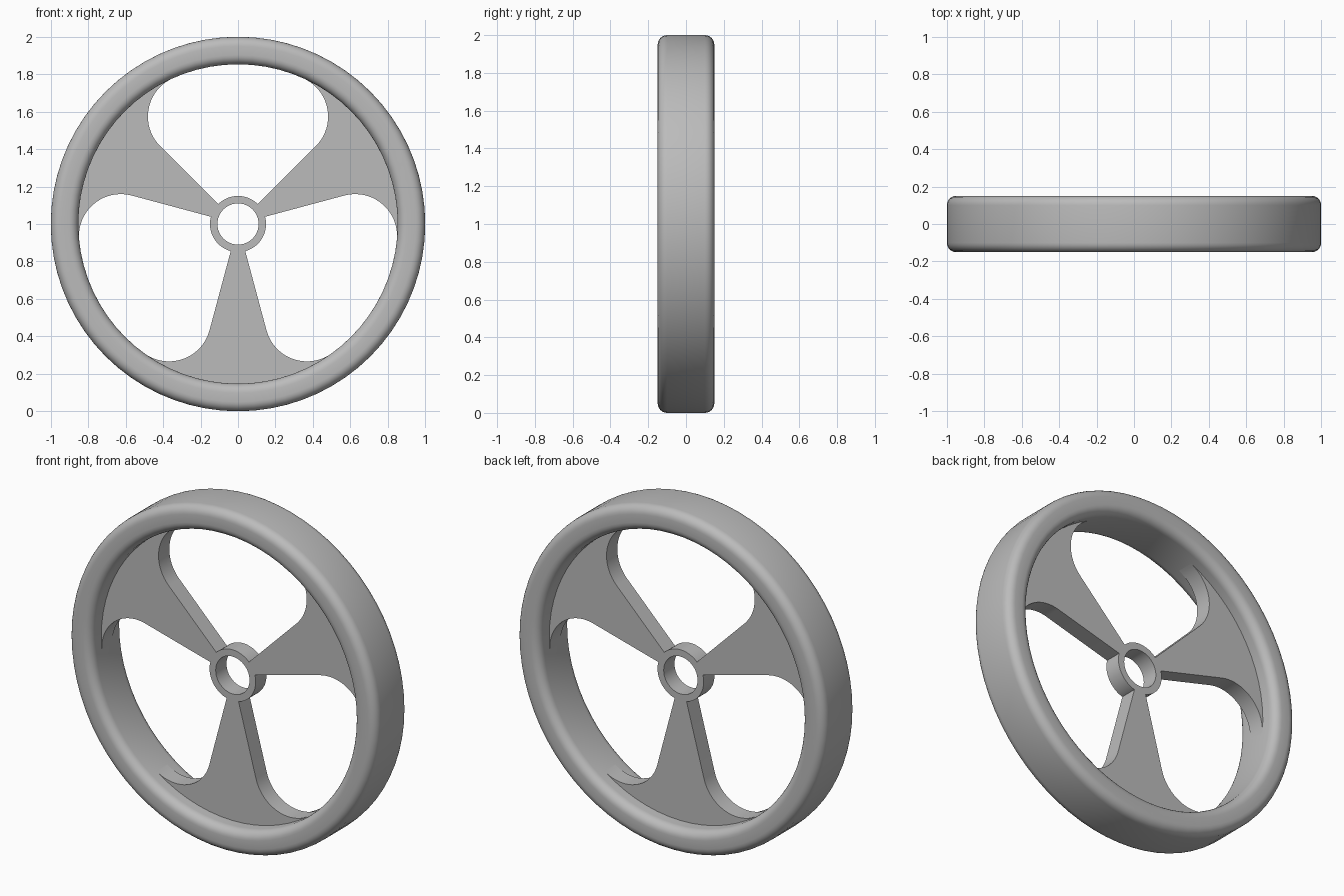
import bpy, bmesh
from math import sin, cos, pi, radians, asin, sqrt, hypot, atan2

cube = bpy.data.objects.get("Cube")
if cube:
    bpy.data.objects.remove(cube, do_unlink=True)

CENTRE_Z = 1.0
RIM_OUTER, RIM_INNER, RIM_HALF, RIM_ROUND = 1.0, 0.853, 0.15, 0.05
HUB_OUTER, HUB_INNER, WEB_HALF = 0.15, 0.11, 0.05
SPOKE_ANGLE, FILLET = radians(15), 0.224

grey = bpy.data.materials.new("plain grey")
grey.use_nodes = True
colour = (0.5, 0.5, 0.5, 1)
grey.diffuse_color = colour
grey.node_tree.nodes["Principled BSDF"].inputs["Base Color"].default_value = colour


def finish(bm, name):
    bmesh.ops.recalc_face_normals(bm, faces=bm.faces)
    mesh = bpy.data.meshes.new(name)
    bm.to_mesh(mesh)
    bm.free()
    mesh.materials.append(grey)
    obj = bpy.data.objects.new(name, mesh)
    bpy.context.collection.objects.link(obj)
    bpy.ops.object.select_all(action='DESELECT')
    obj.select_set(True)
    bpy.context.view_layer.objects.active = obj
    bpy.ops.object.shade_smooth_by_angle(angle=radians(35))
    return obj


def lathe(name, profile, segments):
    """Turn a closed (radius, y) profile about the wheel axis."""
    bm = bmesh.new()
    rings = []
    for i in range(segments):
        a = 2 * pi * i / segments
        rings.append([bm.verts.new((r * sin(a), y, CENTRE_Z - r * cos(a)))
                      for r, y in profile])
    n = len(profile)
    for i, ring in enumerate(rings):
        nxt = rings[(i + 1) % segments]
        for j in range(n):
            k = (j + 1) % n
            bm.faces.new((ring[j], ring[k], nxt[k], nxt[j]))
    return finish(bm, name)


def rounded_box(r0, r1, half, radius, steps=6):
    """Closed rounded rectangle in (radius, y)."""
    corners = [(r1 - radius, half - radius), (r0 + radius, half - radius),
               (r0 + radius, radius - half), (r1 - radius, radius - half)]
    points = []
    for q, (cr, cy) in enumerate(corners):
        for s in range(steps + 1):
            a = (q + s / steps) * pi / 2
            points.append((cr + radius * cos(a), cy + radius * sin(a)))
    return points


# Rim and hub
lathe("rim", rounded_box(RIM_INNER, RIM_OUTER, RIM_HALF, RIM_ROUND), 72)
lathe("hub", [(HUB_OUTER, WEB_HALF), (HUB_INNER, WEB_HALF),
              (HUB_INNER, -WEB_HALF), (HUB_OUTER, -WEB_HALF)], 48)

# Spoke outline in (angle, radius): straight flank, round fillet, outer arc
reach = RIM_INNER - FILLET
fillet_angle = SPOKE_ANGLE + asin(FILLET / reach)
half = [(SPOKE_ANGLE, HUB_OUTER - 0.004)]
STEPS = 20
for s in range(STEPS + 1):
    start = SPOKE_ANGLE - pi / 2
    a = start + (fillet_angle - start) * s / STEPS
    u = reach * cos(fillet_angle) + FILLET * cos(a)
    v = reach * sin(fillet_angle) + FILLET * sin(a)
    half.append((atan2(v, u), hypot(u, v)))
for s in range(STEPS):
    half.append((fillet_angle * (1 - s / STEPS), RIM_INNER + 0.015))
outline = half + [(0, RIM_INNER + 0.015)] + [(-a, r) for a, r in reversed(half)]

# Three spokes, evenly turned about the hub
for name, turn in (("lower_spoke", 0), ("left_spoke", 2 * pi / 3),
                   ("right_spoke", -2 * pi / 3)):
    bm = bmesh.new()
    face = bm.faces.new([bm.verts.new((r * sin(a + turn), -WEB_HALF,
                                       CENTRE_Z - r * cos(a + turn)))
                         for a, r in outline])
    result = bmesh.ops.extrude_face_region(bm, geom=[face], use_keep_orig=True)
    moved = [g for g in result["geom"] if isinstance(g, bmesh.types.BMVert)]
    bmesh.ops.translate(bm, verts=moved, vec=(0, 2 * WEB_HALF, 0))
    finish(bm, name)
